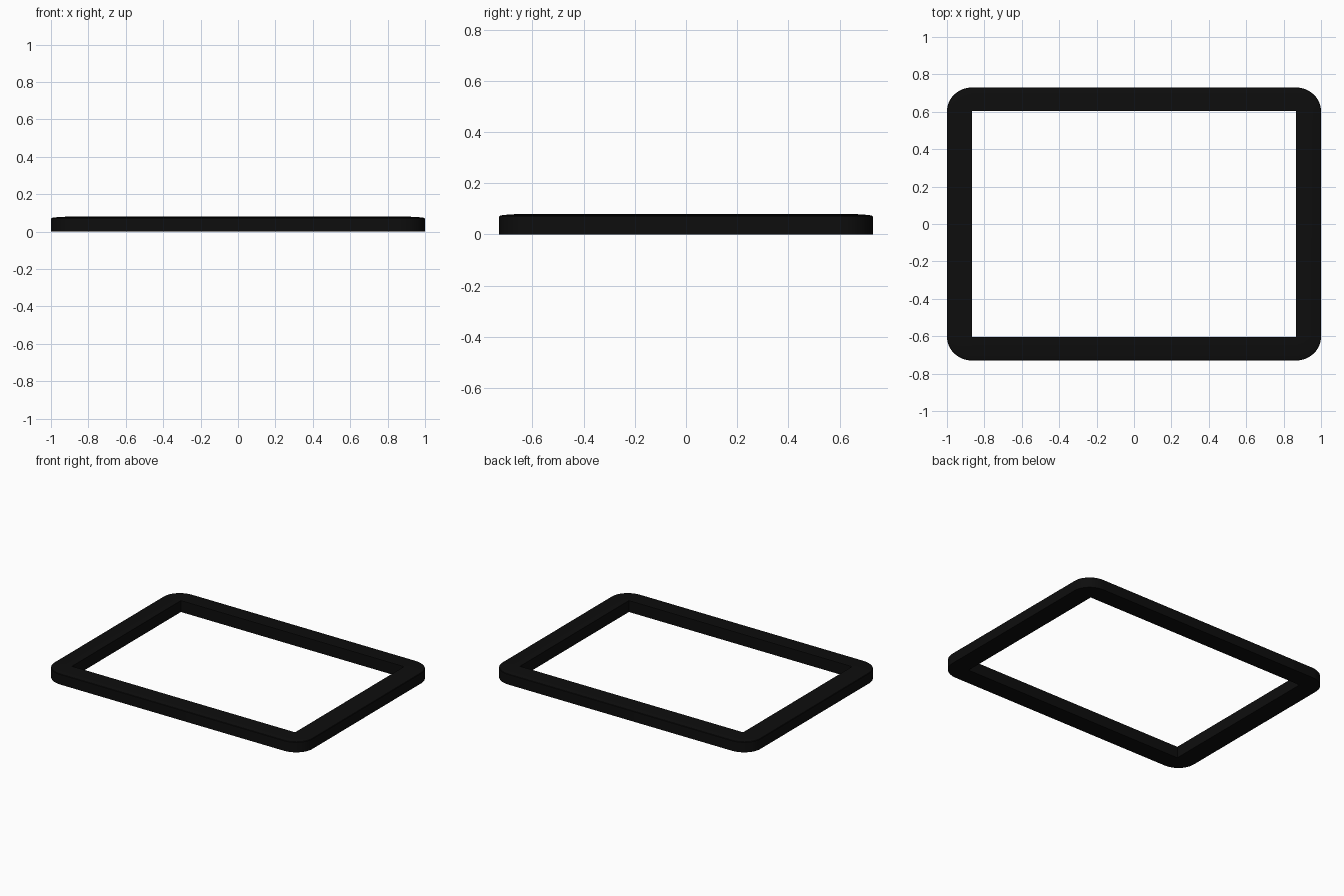
import bpy, bmesh, math

if "Cube" in bpy.data.objects:
    bpy.data.objects.remove(bpy.data.objects["Cube"])

INNER_X, INNER_Y = 0.865, 0.603   # half size of the opening
WIDE_X, WIDE_Y = 0.135, 0.127     # bar widths, also the corner radii
STEPS = 12                        # segments per rounded corner

# bar cross-section: (0 = inner edge .. 1 = outer edge, height)
profile = [(0, 0), (1, 0), (1, 0.070), (0.98, 0.073), (0.9, 0.0755),
           (0.7, 0.078), (0.4, 0.080), (0, 0.080)]

# sweep the section around the four corners
bm = bmesh.new()
rings = []
for q, (sx, sy) in enumerate([(1, 1), (-1, 1), (-1, -1), (1, -1)]):
    for i in range(STEPS + 1):
        a = (q + i / STEPS) * math.pi / 2
        rings.append([bm.verts.new((sx * INNER_X + t * WIDE_X * math.cos(a),
                                    sy * INNER_Y + t * WIDE_Y * math.sin(a), z))
                      for t, z in profile])
n = len(profile)
for k, ring in enumerate(rings):
    nxt = rings[(k + 1) % len(rings)]
    for j in range(n):
        m = (j + 1) % n
        bm.faces.new((ring[j], nxt[j], nxt[m], ring[m]))
bmesh.ops.remove_doubles(bm, verts=bm.verts, dist=1e-5)
bmesh.ops.recalc_face_normals(bm, faces=bm.faces)

mesh = bpy.data.meshes.new("frame")
bm.to_mesh(mesh)
bm.free()
frame = bpy.data.objects.new("frame", mesh)
bpy.context.collection.objects.link(frame)

# black finish
black = bpy.data.materials.new("black")
black.diffuse_color = (0.004, 0.004, 0.004, 1)
black.use_nodes = True
black.node_tree.nodes["Principled BSDF"].inputs["Base Color"].default_value = black.diffuse_color
mesh.materials.append(black)

bpy.context.view_layer.objects.active = frame
frame.select_set(True)
bpy.ops.object.shade_smooth_by_angle(angle=math.radians(30))
